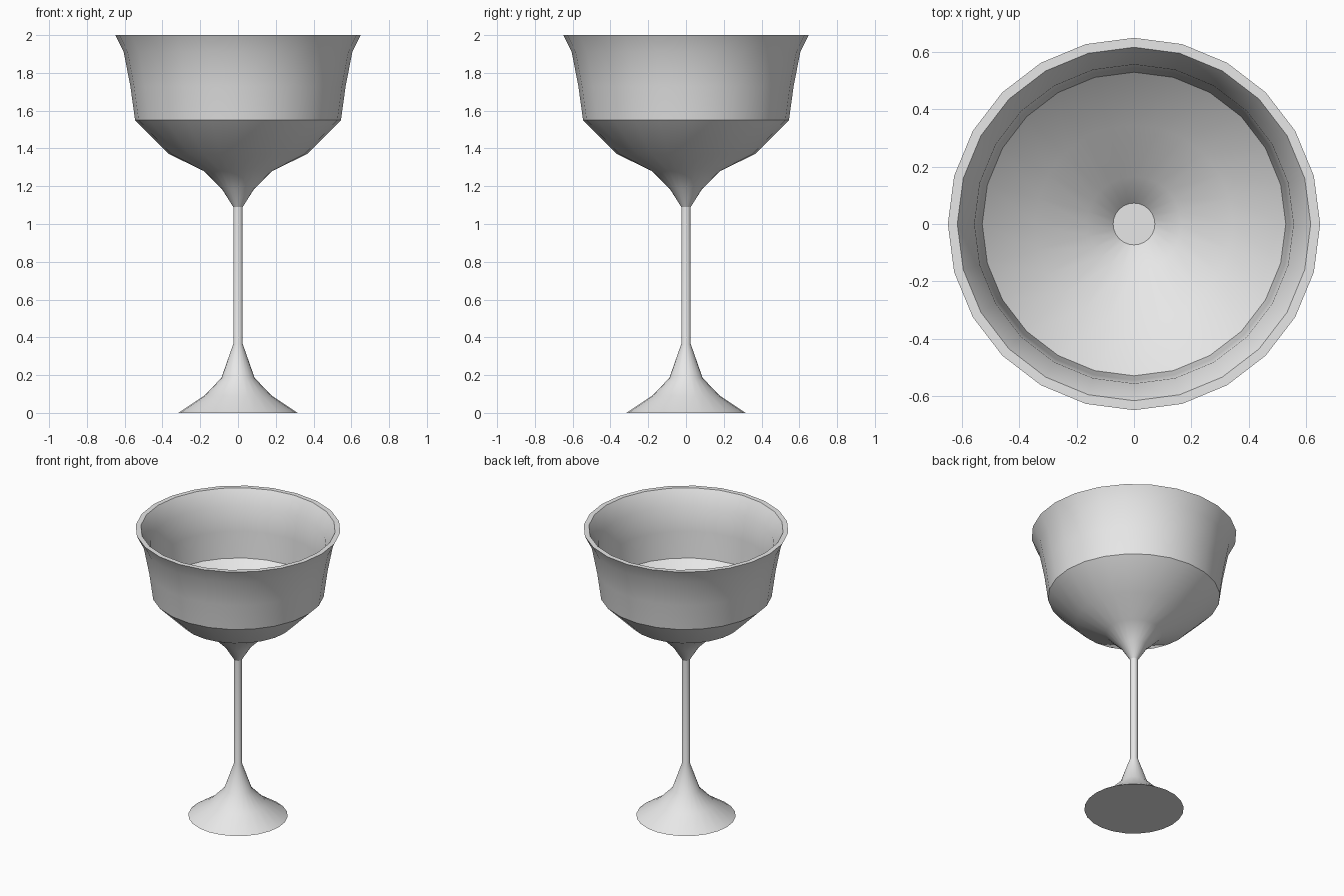
import bpy, bmesh, math

cube = bpy.data.objects.get("Cube")
if cube:
    bpy.data.objects.remove(cube, do_unlink=True)

SIDES = 24

grey = bpy.data.materials.new("plain grey")
grey.use_nodes = True
grey.diffuse_color = (0.8, 0.8, 0.8, 1)
grey.node_tree.nodes["Principled BSDF"].inputs["Base Color"].default_value = (0.8, 0.8, 0.8, 1)


def lathe(name, profile):
    """Turn a (radius, height) profile around z and cap both ends."""
    bm = bmesh.new()
    rings = []
    for r, z in profile:
        angles = [2 * math.pi * i / SIDES for i in range(SIDES)]
        rings.append([bm.verts.new((r * math.cos(a), r * math.sin(a), z)) for a in angles])
    for low, high in zip(rings, rings[1:]):
        for i in range(SIDES):
            j = (i + 1) % SIDES
            bm.faces.new((low[i], low[j], high[j], high[i]))
    bm.faces.new(rings[0][::-1])
    bm.faces.new(rings[-1])
    mesh = bpy.data.meshes.new(name)
    bm.to_mesh(mesh)
    bm.free()
    mesh.materials.append(grey)
    obj = bpy.data.objects.new(name, mesh)
    bpy.context.collection.objects.link(obj)
    bpy.ops.object.select_all(action='DESELECT')
    obj.select_set(True)
    bpy.context.view_layer.objects.active = obj
    bpy.ops.object.shade_smooth_by_angle(angle=math.radians(30))
    return obj


# Flared foot and thin stem
foot = [(0.315, 0), (0.18, 0.09), (0.088, 0.185), (0.025, 0.365)]
stem = [(0.025, 1.09)]
# Outside of the bowl, from the stem up to the rim
bowl_outside = [(0.085, 1.185), (0.18, 1.28), (0.365, 1.37), (0.545, 1.55),
                (0.57, 1.73), (0.605, 1.91), (0.65, 2.0)]
# Inside of the bowl, from the rim down to the small flat floor
bowl_inside = [(0.617, 2.0), (0.557, 1.9), (0.545, 1.73), (0.53, 1.55),
               (0.345, 1.39), (0.165, 1.3), (0.073, 1.21)]

lathe("goblet", foot + stem + bowl_outside + bowl_inside)
